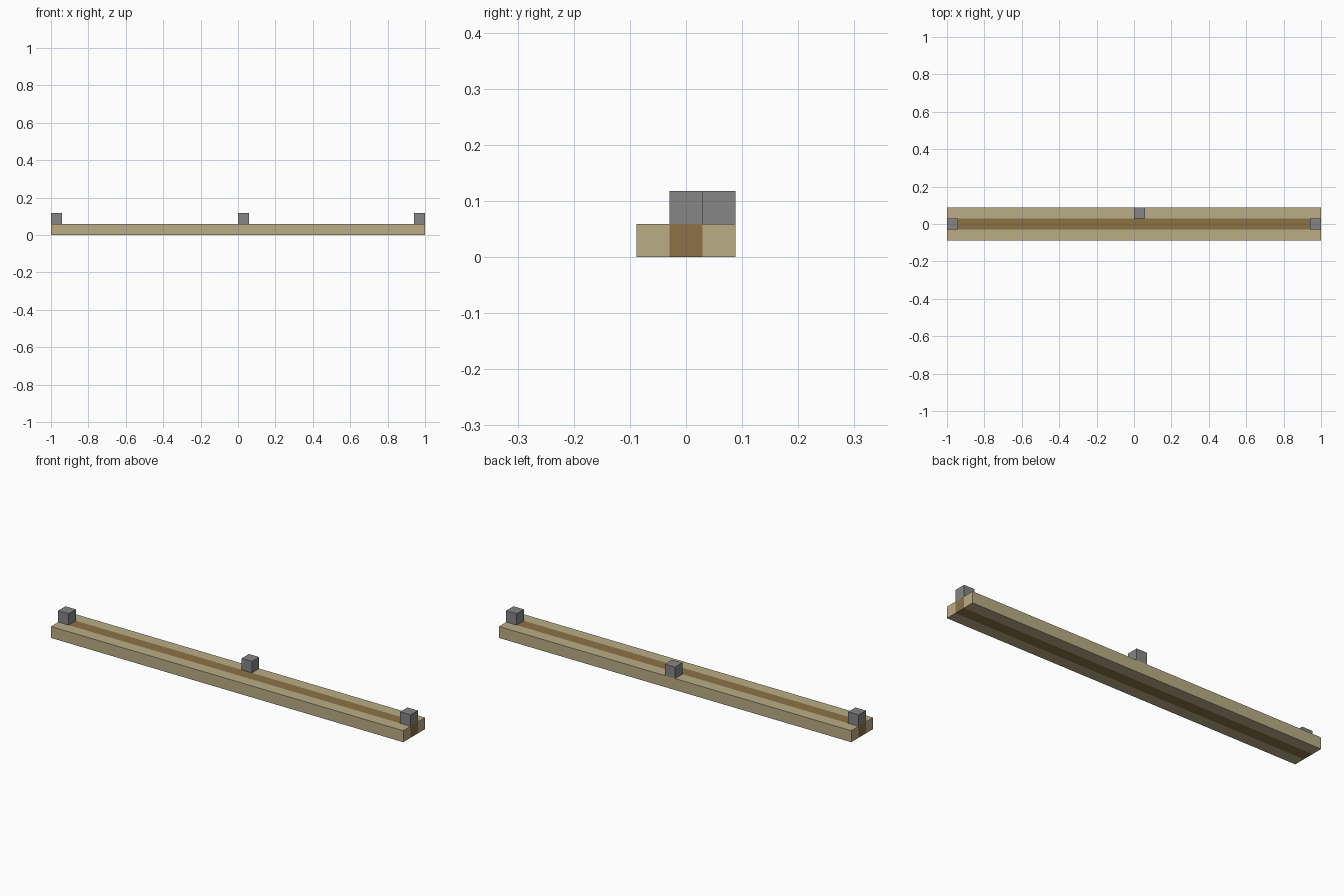
import bpy
import bmesh

U = 2 / 34  # one module: the beam is 34 long, 3 wide and 1 high

old = bpy.data.objects.get("Cube")
if old:
    bpy.data.objects.remove(old, do_unlink=True)


def make_material(name, rgb):
    mat = bpy.data.materials.new(name)
    mat.use_nodes = True
    color = (*rgb, 1)
    mat.diffuse_color = color
    mat.node_tree.nodes["Principled BSDF"].inputs["Base Color"].default_value = color
    return mat


def make_box(name, center, size, materials, stripe=0):
    """Box with an optional lengthwise centre stripe in the second material."""
    bm = bmesh.new()
    bmesh.ops.create_cube(bm, size=1)
    bmesh.ops.scale(bm, vec=size, verts=bm.verts)
    if stripe:
        for side in (-1, 1):
            bmesh.ops.bisect_plane(bm, geom=bm.verts[:] + bm.edges[:] + bm.faces[:],
                                   plane_co=(0, side * stripe / 2, 0), plane_no=(0, 1, 0))
        for face in bm.faces:
            face.material_index = int(abs(face.calc_center_median().y) < stripe / 2)
    mesh = bpy.data.meshes.new(name)
    bm.to_mesh(mesh)
    bm.free()
    for mat in materials:
        mesh.materials.append(mat)
    obj = bpy.data.objects.new(name, mesh)
    obj.location = center
    bpy.context.collection.objects.link(obj)
    return obj


tan = make_material("pale_tan", (0.49, 0.42, 0.24))
brown = make_material("brown", (0.26, 0.17, 0.06))
grey = make_material("grey", (0.24, 0.24, 0.24))

# Long beam with a brown core running through its middle
make_box("beam", (0, 0, U / 2), (2, 3 * U, U), (tan, brown), stripe=U)

# Blocks at both ends, and one on the rear edge beside the centre
block_spots = {
    "left_end_block": (1 - U / 2, 0),
    "right_end_block": (U / 2 - 1, 0),
    "rear_middle_block": (U / 2, U),
}
for name, (x, y) in block_spots.items():
    make_box(name, (x, y, 1.5 * U), (U, U, U), (grey,))
